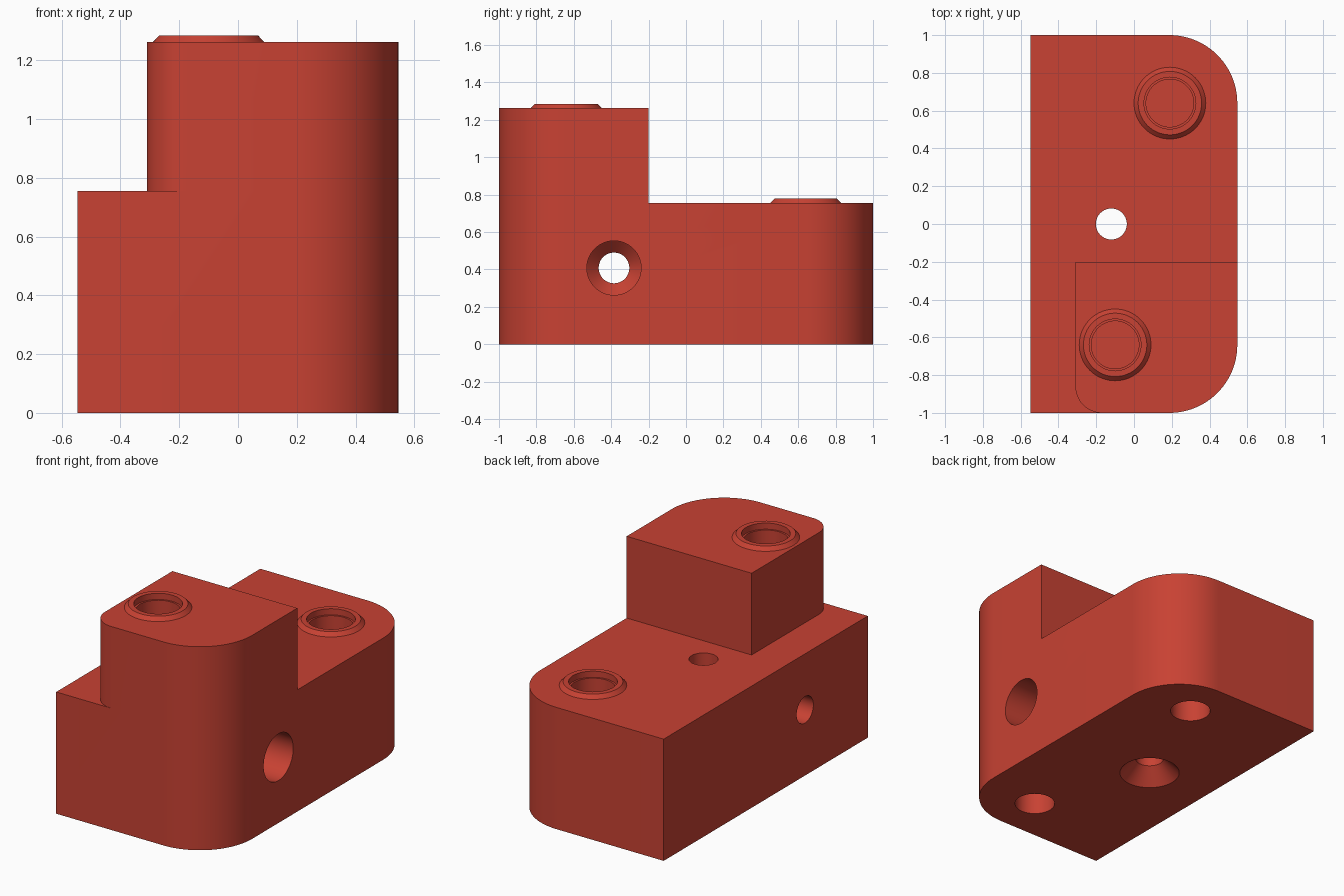
import bpy, bmesh, math
from mathutils import Matrix

if "Cube" in bpy.data.objects:
    bpy.data.objects.remove(bpy.data.objects["Cube"])

red = bpy.data.materials.new("brick red")
red.diffuse_color = (0.578, 0.054, 0.033, 1)
red.use_nodes = True
red.node_tree.nodes["Principled BSDF"].inputs["Base Color"].default_value = red.diffuse_color


def make(name, bm, matrix=Matrix()):
    bmesh.ops.recalc_face_normals(bm, faces=bm.faces)
    me = bpy.data.meshes.new(name)
    bm.to_mesh(me)
    bm.free()
    me.transform(matrix)
    me.materials.append(red)
    ob = bpy.data.objects.new(name, me)
    bpy.context.collection.objects.link(ob)
    return ob


def block(name, corners, z0, z1):
    """Extruded outline; corners are (x, y, radius), counter-clockwise and axis-aligned."""
    pts = []
    for x, y, r, start in corners:
        if r == 0:
            pts.append((x, y))
            continue
        cx = x - r if start in (0, 270) else x + r
        cy = y - r if start in (0, 90) else y + r
        for i in range(25):
            a = math.radians(start + 90 * i / 24)
            pts.append((cx + r * math.cos(a), cy + r * math.sin(a)))
    bm = bmesh.new()
    low = [bm.verts.new((x, y, z0)) for x, y in pts]
    top = [bm.verts.new((x, y, z1)) for x, y in pts]
    bm.faces.new(low)
    bm.faces.new(top)
    n = len(pts)
    for i in range(n):
        j = (i + 1) % n
        bm.faces.new((low[i], low[j], top[j], top[i]))
    return make(name, bm)


def turned(name, profile, matrix, n=64):
    """Closed solid of revolution from (radius, height) points."""
    bm = bmesh.new()
    rings = [[bm.verts.new((r * math.cos(math.tau * i / n), r * math.sin(math.tau * i / n), z))
              for i in range(n)] for r, z in profile]
    for a, b in zip(rings, rings[1:]):
        for i in range(n):
            j = (i + 1) % n
            bm.faces.new((a[i], a[j], b[j], b[i]))
    bm.faces.new(rings[0])
    bm.faces.new(rings[-1])
    return make(name, bm, matrix)


def combine(body, tool, operation):
    bpy.context.view_layer.objects.active = body
    mod = body.modifiers.new(operation.lower(), 'BOOLEAN')
    mod.operation, mod.solver, mod.object = operation, 'EXACT', tool
    bpy.ops.object.modifier_apply(modifier=mod.name)
    bpy.data.objects.remove(tool)


at = lambda x, y, z: Matrix.Translation((x, y, z))
BASE, TALL = 0.755, 1.262

# Main block and raised step
body = block("mounting_block", [(-0.547, -1, 0, 0), (0.547, -1, 0.36, 270),
                                (0.547, 1, 0.36, 0), (-0.547, 1, 0, 0)], 0, BASE)
step = block("raised_step", [(-0.31, -1, 0.14, 180), (0.547, -1, 0.36, 270),
                             (0.547, -0.2, 0, 0), (-0.31, -0.2, 0, 0)], BASE, TALL)
combine(body, step, 'UNION')

# Chamfered bosses with stepped blind bores
for x, y, z in [(-0.1, -0.64, TALL), (0.19, 0.64, BASE)]:
    boss = turned("boss", [(0.19, -0.03), (0.19, 0), (0.168, 0.023)], at(x, y, z))
    combine(body, boss, 'UNION')
    bore = turned("boss_bore", [(0.126, -0.35), (0.126, -0.015), (0.137, -0.015), (0.137, 0.1)],
                  at(x, y, z))
    combine(body, bore, 'DIFFERENCE')

# Blind dowel holes underneath
for y in (-0.715, 0.715):
    dowel = turned("dowel_hole", [(0.117, -0.1), (0.117, 0.3)], at(0.165, y, 0))
    combine(body, dowel, 'DIFFERENCE')

# Vertical through hole, countersunk from below
screw = turned("screw_hole", [(0.195, -0.02), (0.082, 0.095), (0.082, 1)], at(-0.12, 0, 0))
combine(body, screw, 'DIFFERENCE')

# Cross hole with a deep counterbore on the right
cross = turned("cross_hole", [(0.082, -0.7), (0.082, 0.08), (0.145, 0.143), (0.145, 0.7)],
               at(0, -0.385, 0.408) @ Matrix.Rotation(math.pi / 2, 4, 'Y'))
combine(body, cross, 'DIFFERENCE')

# Smooth the rounded surfaces, keep the edges crisp
body.select_set(True)
bpy.context.view_layer.objects.active = body
bpy.ops.object.shade_smooth_by_angle(angle=math.radians(25))
